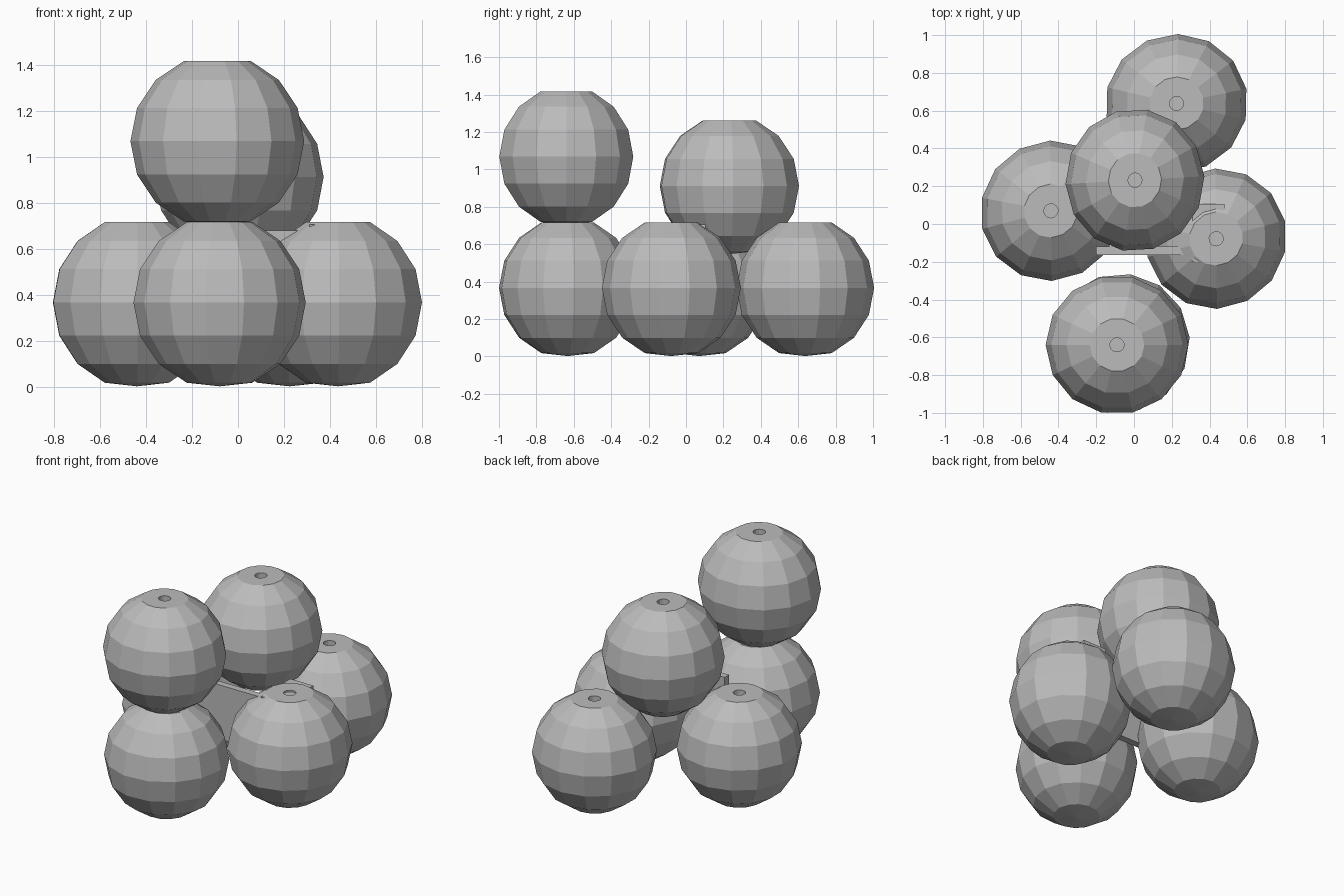
import bpy
import bmesh
from math import sin, cos, pi, radians
from mathutils import Matrix

cube = bpy.data.objects.get("Cube")
if cube:
    bpy.data.objects.remove(cube, do_unlink=True)

grey = bpy.data.materials.new("plain grey")
grey.use_nodes = True
grey.diffuse_color = (0.5, 0.5, 0.5, 1)
grey.node_tree.nodes["Principled BSDF"].inputs["Base Color"].default_value = (0.5, 0.5, 0.5, 1)

SIDES = 14
RADIUS = 0.378


def finish(bm, name):
    bmesh.ops.recalc_face_normals(bm, faces=bm.faces)
    mesh = bpy.data.meshes.new(name)
    bm.to_mesh(mesh)
    bm.free()
    mesh.materials.append(grey)
    obj = bpy.data.objects.new(name, mesh)
    bpy.context.collection.objects.link(obj)
    return obj


def ball(name, x, y, z, turn):
    """Faceted ball with a flat top and a small round socket in it."""
    # Latitude rings from low to high, then the socket rim and floor
    rings = [(RADIUS * cos(a), RADIUS * sin(a))
             for a in (radians(-67.5 + 22.5 * i) for i in range(7))]
    top = rings[-1][1]
    rings += [(0.038, top), (0.038, top - 0.05)]
    bm = bmesh.new()
    loops = [[bm.verts.new((r * cos(2 * pi * i / SIDES), 0.972 * r * sin(2 * pi * i / SIDES), h))
              for i in range(SIDES)] for r, h in rings]
    pole = bm.verts.new((0, 0, -0.365))
    for i in range(SIDES):
        j = (i + 1) % SIDES
        bm.faces.new((pole, loops[0][j], loops[0][i]))
        for low, high in zip(loops, loops[1:]):
            bm.faces.new((low[i], low[j], high[j], high[i]))
    bm.faces.new(loops[-1])
    obj = finish(bm, name)
    obj.location = (x, y, z)
    obj.rotation_euler.z = radians(turn)


def block(name, low, high):
    """Plain box between two corners."""
    bm = bmesh.new()
    size = [b - a for a, b in zip(low, high)]
    mid = [(a + b) / 2 for a, b in zip(low, high)]
    bmesh.ops.create_cube(bm, size=1, matrix=Matrix.Translation(mid) @ Matrix.Diagonal((*size, 1)))
    finish(bm, name)


# Four balls on the ground
ball("left_ball", 0.435, -0.078, 0.367, 40)
ball("right_ball", -0.44, 0.07, 0.367, 40)
ball("front_ball", -0.08, -0.633, 0.367, 30)
ball("back_ball", 0.225, 0.638, 0.367, 12)

# Two balls resting on them
ball("front_top_ball", -0.09, -0.64, 1.068, 0)
ball("middle_top_ball", 0.005, 0.232, 0.912, 80)

# Connecting pieces in the gap between the balls
block("centre_bar", (-0.2, -0.165, 0.32), (0.33, -0.12, 0.68))
block("side_tab", (0.31, -0.2, 0.5), (0.48, 0.105, 0.706))
